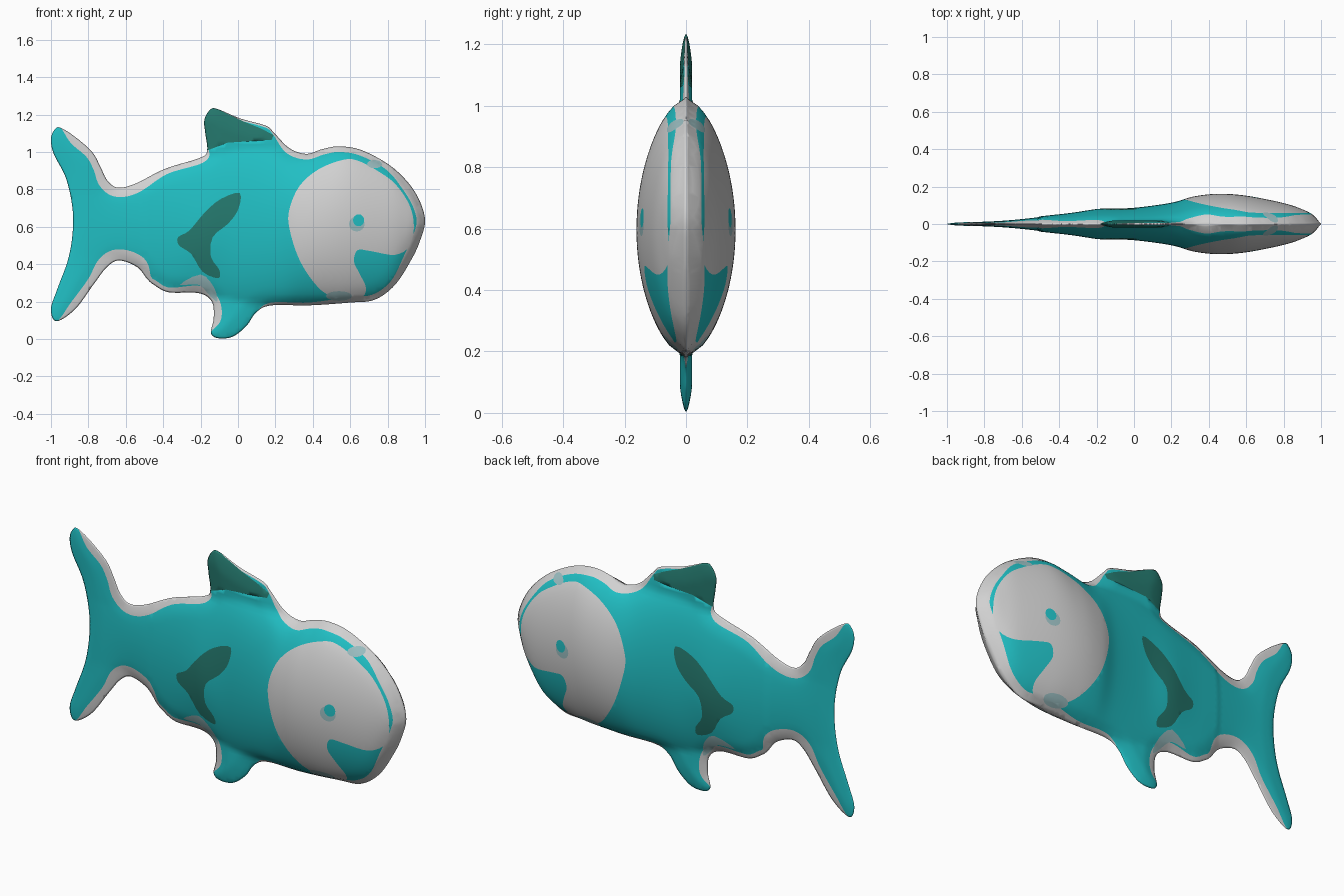
import bpy
import math
from mathutils import Vector, geometry, kdtree

cube = bpy.data.objects.get("Cube")
if cube:
    bpy.data.objects.remove(cube, do_unlink=True)


def make_material(name, rgb):
    mat = bpy.data.materials.new(name)
    mat.use_nodes = True
    mat.diffuse_color = (*rgb, 1)
    shader = mat.node_tree.nodes["Principled BSDF"]
    shader.inputs["Base Color"].default_value = (*rgb, 1)
    shader.inputs["Roughness"].default_value = 0.7
    return mat


def smooth_curve(points, steps, closed=True):
    """Catmull-Rom curve through tuples given in hundredths of a unit."""
    pts = [Vector(p) / 100 for p in points]
    count = len(pts)
    pick = (lambda i: pts[i % count]) if closed else (lambda i: pts[max(0, min(count - 1, i))])
    result = []
    for i in range(count if closed else count - 1):
        a, b, c, d = (pick(i + k) for k in (-1, 0, 1, 2))
        for s in range(steps):
            t = s / steps
            result.append(0.5 * (2 * b + (c - a) * t + (2 * a - 5 * b + 4 * c - d) * t * t
                                 + (3 * b - a - 3 * c + d) * t ** 3))
    if not closed:
        result.append(pts[-1])
    return result


def inside(p, polygon):
    hit = False
    q = polygon[-1]
    for r in polygon:
        if (r.y > p.y) != (q.y > p.y):
            if p.x < (q.x - r.x) * (p.y - r.y) / (q.y - r.y) + r.x:
                hit = not hit
        q = r
    return hit


def oval(x, z, rx, rz, sides=16):
    turn = 2 * math.pi / sides
    return [Vector((x + rx * math.cos(i * turn), z + rz * math.sin(i * turn))) for i in range(sides)]


# Side outline, clockwise, in sections that carry the width of the grey edge band
sections = [
    (0, [(-100, 107), (-98, 112), (-95, 113)]),                                   # tail tip
    (4, [(-87, 108), (-78, 100), (-73.5, 92)]),                                   # upper tail
    (5, [(-70, 85), (-64.5, 81), (-55, 83)]),                                     # tail root
    (3, [(-39, 91), (-20, 97)]),                                                  # back
    (1, [(-16.5, 101), (-17.5, 110), (-18, 117), (-15, 122.5), (-11, 123),
         (1, 118), (15, 114), (19.5, 110)]),                                      # dorsal fin
    (3, [(27.5, 102), (36.5, 99), (45, 101.5), (54, 103), (66, 101), (81, 93)]),  # head
    (4.5, [(91.5, 83), (97.5, 73), (100, 63), (97.5, 53), (93, 43)]),             # snout
    (3, [(84, 29), (73, 21), (60, 19.5)]),                                        # chin
    (1.5, [(38, 18), (18, 18)]),                                                  # belly
    (0, [(10, 14.5), (4.5, 7), (-3, 1.2), (-11, 0.5), (-14.5, 3.5)]),             # belly fin
    (4, [(-13, 11), (-14, 20), (-21, 24.5)]),                                     # behind the fin
    (2.5, [(-37, 25), (-45, 29), (-48.5, 32)]),                                   # rear belly
    (6, [(-54, 38.5), (-63.5, 42), (-70, 38.5)]),                                 # lower tail root
    (4, [(-77, 29.5), (-87, 16)]),                                                # lower tail
    (0, [(-97, 9.5), (-100, 16), (-96.5, 27), (-91, 42), (-88.5, 56),
         (-88.5, 70), (-92, 86), (-98.5, 99)]),                                   # tail rear edge
]
rim3 = smooth_curve([(*p, w) for w, pts in sections for p in pts], 7)
rim = [v.xy for v in rim3]


def inset_rim(width):
    ring = []
    for i, v in enumerate(rim3):
        along = (rim[(i + 1) % len(rim)] - rim[i - 1]).normalized()
        ring.append(v.xy + Vector((along.y, -along.x)) * width(v))
    return ring


band = inset_rim(lambda v: max(0, v.z))

# Painted regions of one side
dorsal = [Vector(p) / 100 for p in [(-22, 102), (-16, 101), (-5.5, 105), (18, 106.5), (19, 109),
                                    (12.5, 112.5), (2.5, 116.5), (-9, 122), (-12, 126), (-22, 124)]]
side_fin = smooth_curve([(1, 78), (-9, 75), (-17.5, 68), (-26, 58), (-32, 54.5), (-31.5, 50),
                         (-25, 45.5), (-19, 36), (-10.5, 32.5), (-10, 37), (-14.5, 44),
                         (-13.5, 54.5), (-5.5, 61.5), (0, 69)], 3)
cheek = smooth_curve([(57, 96), (43.5, 91), (33, 82), (27.5, 69.5), (27.5, 59), (33, 42), (42.5, 28),
                      (51.5, 22.5), (65, 22), (68.5, 27), (65, 35), (62, 41.5), (64, 47.5), (71, 47),
                      (84, 45), (92, 50), (94, 61), (91.5, 72), (84, 83), (74.5, 90), (65, 95)], 4)
eye = oval(0.645, 0.635, 0.03, 0.032)
eye_ring = oval(0.635, 0.615, 0.042, 0.04)
brow = oval(0.73, 0.935, 0.04, 0.022)
chin = oval(0.54, 0.23, 0.07, 0.026)
underside = smooth_curve([(-31, 29), (-20, 34.5), (-13, 28), (-11, 20), (-15, 23), (-21, 29)], 3)

TEAL, GREY, GREEN, PALE = range(4)
regions = [(dorsal, GREEN), (side_fin, GREEN), (eye, TEAL), (eye_ring, PALE), (brow, PALE),
           (chin, PALE), (underside, PALE), (cheek, GREY)]

# Body sections: x, top, bottom, half thickness
profile = smooth_curve([(-100, 78, 42, 0.2), (-80, 78, 43, 0.8), (-64, 80, 43, 2), (-40, 89, 29, 4.8),
                        (-20, 96, 25, 7), (0, 101, 20, 8.4), (20, 101, 18, 11.2), (32, 99, 18, 14.6),
                        (45, 101, 18, 16), (60, 102, 19, 15), (80, 93, 25, 11), (90, 84, 37, 7.6),
                        (96, 75, 50, 4.5), (100, 65, 60, 0.5)], 8, closed=False)

rim_tree = kdtree.KDTree(len(rim))
for i, p in enumerate(rim):
    rim_tree.insert(p.to_3d(), i)
rim_tree.balance()


def rim_distance(p):
    i = rim_tree.find(p.to_3d())[1]
    best = 9
    for a, b in ((rim[i - 1], rim[i]), (rim[i], rim[(i + 1) % len(rim)])):
        t = geometry.intersect_point_line(p, a, b)[1]
        best = min(best, (a.lerp(b, max(0, min(1, t))) - p).length)
    return best


def half_thickness(p):
    d = rim_distance(p)
    if d < 0.0002:
        return 0
    i = 0
    while i < len(profile) - 2 and profile[i + 1][0] < p.x:
        i += 1
    a, b = profile[i], profile[i + 1]
    _, top, bottom, thick = a.lerp(b, max(0, min(1, (p.x - a[0]) / (b[0] - a[0]))))
    u = (2 * p.y - top - bottom) / (top - bottom)
    body = thick * max(0, 1 - u * u) ** 0.65 * min(1, d / 0.03) ** 0.5
    fin = (0.01 if p.x < -0.5 else 0.02) * min(1, d / 0.08) ** 0.6
    fold = 0.008 * math.exp(-((p.x + 0.18) / 0.1) ** 2 - ((p.y - 0.54) / 0.18) ** 2)
    return math.hypot(body, fin) + fold


# Flat triangulated side, cut along every painted border
points, edges = [], []
for loop in [rim, band] + [polygon for polygon, _ in regions]:
    start, n = len(points), len(loop)
    points += loop
    edges += [(start + i, start + (i + 1) % n) for i in range(n)]
points += [p for p in inset_rim(lambda v: 0.008) if inside(p, rim)]
used = kdtree.KDTree(len(points))
for i, p in enumerate(points):
    used.insert(p.to_3d(), i)
used.balance()
step = 0.02
for row in range(64):
    for col in range(102):
        p = Vector((-1 + (col + row % 2 / 2) * step, row * step))
        if used.find(p.to_3d())[2] > 0.009 and inside(p, rim):
            points.append(p)
flat, _, triangles, *_ = geometry.delaunay_2d_cdt(points, edges, [], 0, 0.0001)

faces, paint = [], []
for tri in triangles:
    centre = sum((flat[i] for i in tri), Vector((0, 0))) / len(tri)
    if not inside(centre, rim):
        continue
    colour = next((c for polygon, c in regions if inside(centre, polygon)), None)
    if colour is None:
        colour = TEAL if inside(centre, band) else GREY
    faces.append(tri)
    paint.append(colour)

# Inflate the side and mirror it into the whole fish
keep = {old: new for new, old in enumerate(sorted({i for f in faces for i in f}))}
verts = [(flat[i].x, -half_thickness(flat[i]), flat[i].y) for i in keep]
mesh = bpy.data.meshes.new("fish_body")
mesh.from_pydata(verts, [], [[keep[i] for i in f] for f in faces])
for name, rgb in (("teal skin", (0.015, 0.52, 0.55)), ("light grey", (0.64, 0.64, 0.64)),
                  ("dark green fin", (0.018, 0.19, 0.155)), ("pale teal", (0.33, 0.52, 0.54))):
    mesh.materials.append(make_material(name, rgb))
for face, colour in zip(mesh.polygons, paint):
    face.material_index = colour
    face.use_smooth = True
fish = bpy.data.objects.new("fish_body", mesh)
bpy.context.collection.objects.link(fish)
mirror = fish.modifiers.new("both_sides", 'MIRROR')
mirror.use_axis = (False, True, False)
mirror.merge_threshold = 0.0003
